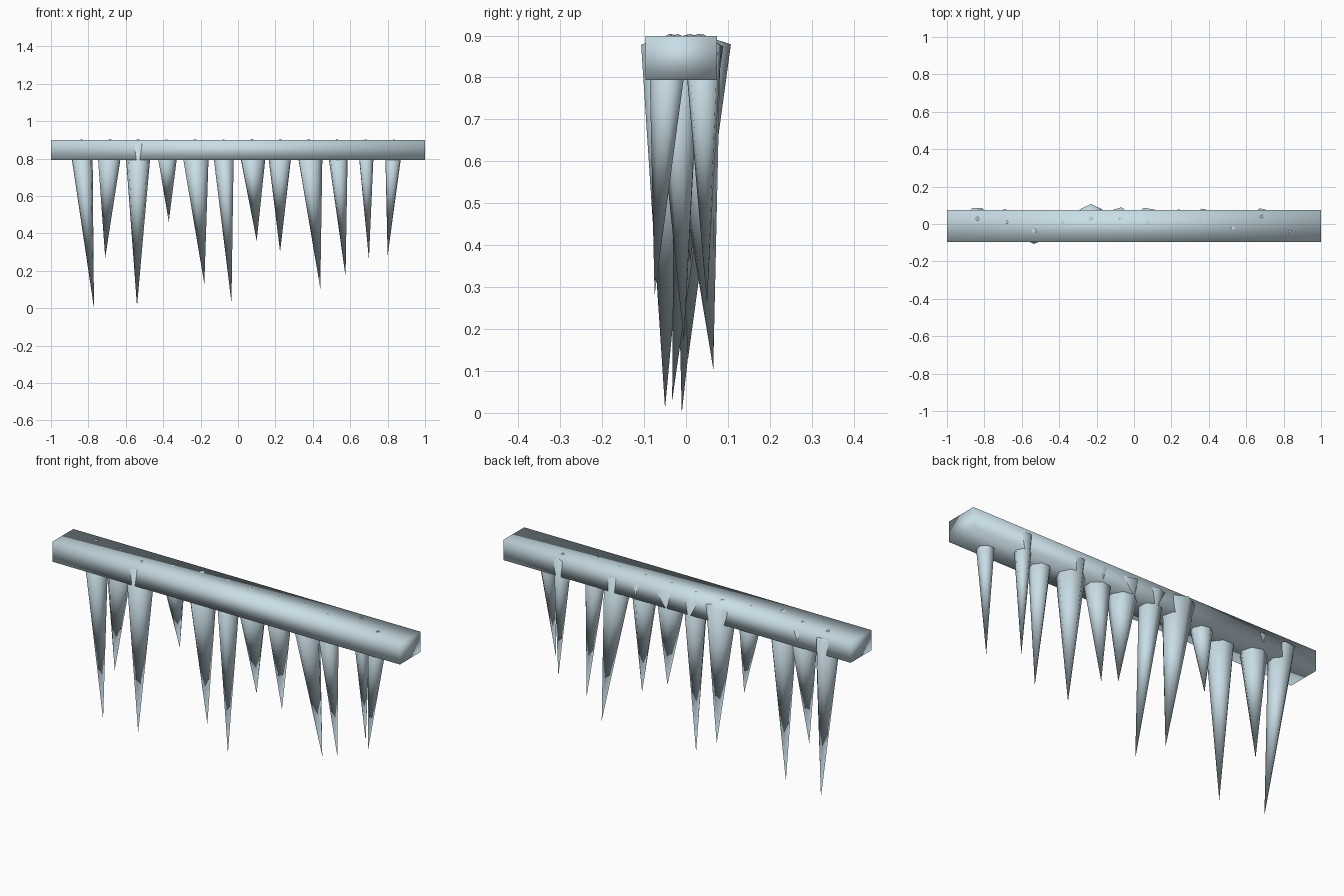
import bpy, bmesh, math, random
from mathutils import Vector

random.seed(4)
if "Cube" in bpy.data.objects:
    bpy.data.objects.remove(bpy.data.objects["Cube"], do_unlink=True)

ice = bpy.data.materials.new("pale_ice")
ice.use_nodes = True
ICE_COLOUR = (0.58, 0.72, 0.79, 1)
ice.diffuse_color = ICE_COLOUR
ice.node_tree.nodes["Principled BSDF"].inputs["Base Color"].default_value = ICE_COLOUR


def finish(name, bm):
    """Turn a bmesh into a smooth-shaded ice object."""
    bmesh.ops.recalc_face_normals(bm, faces=bm.faces)
    for f in bm.faces:
        f.smooth = True
    mesh = bpy.data.meshes.new(name)
    bm.to_mesh(mesh)
    bm.free()
    mesh.materials.append(ice)
    bpy.context.collection.objects.link(bpy.data.objects.new(name, mesh))


# Ledge of ice along the top
bm = bmesh.new()
bmesh.ops.create_cube(bm, size=1)
for v in bm.verts:
    v.co = Vector((v.co.x * 2, v.co.y * 0.171 - 0.0115, v.co.z * 0.105 + 0.8465))
finish("ice_ledge", bm)


# Icicle: tapered spike leaning to its tip, with a low pointed cap in the ledge
def icicle(name, top, tip, radius, turn, sides=7):
    bm = bmesh.new()
    rim = []
    for i in range(sides):
        a = turn + math.tau * i / sides
        rim.append(bm.verts.new((top.x + radius * math.cos(a),
                                 top.y + radius * math.sin(a),
                                 0.873 + random.uniform(-0.008, 0.008))))
    peak, point = bm.verts.new(top), bm.verts.new(tip)
    for a, b in zip(rim, rim[1:] + rim[:1]):
        bm.faces.new((a, b, peak))
        bm.faces.new((b, a, point))
    finish(name, bm)


# Top y, rim radius, then tip x, y, z for each icicle from right to left
ICICLES = [
    (0.03, 0.062, -0.77, -0.01, 0.00),
    (0.01, 0.071, -0.71, 0.00, 0.27),
    (-0.035, 0.072, -0.54, -0.05, 0.01),
    (0.01, 0.063, -0.37, 0.05, 0.46),
    (0.03, 0.077, -0.18, 0.005, 0.13),
    (0.03, 0.060, -0.035, -0.033, 0.03),
    (0.01, 0.080, 0.10, 0.01, 0.36),
    (0.01, 0.071, 0.225, 0.04, 0.30),
    (0.01, 0.074, 0.44, 0.065, 0.105),
    (-0.02, 0.058, 0.575, -0.005, 0.17),
    (0.04, 0.045, 0.70, 0.05, 0.26),
    (-0.04, 0.048, 0.80, -0.075, 0.28),
]
for i, (y, radius, *tip) in enumerate(ICICLES):
    top = Vector((-0.838 + 0.152 * i, y, 0.904))
    # The two widest spikes point a corner out through the ledge
    turn = {2: -math.pi / 2, 4: math.pi / 2}.get(i, random.uniform(0, 1))
    icicle(f"icicle_{i + 1}", top, Vector(tip), radius, turn)
